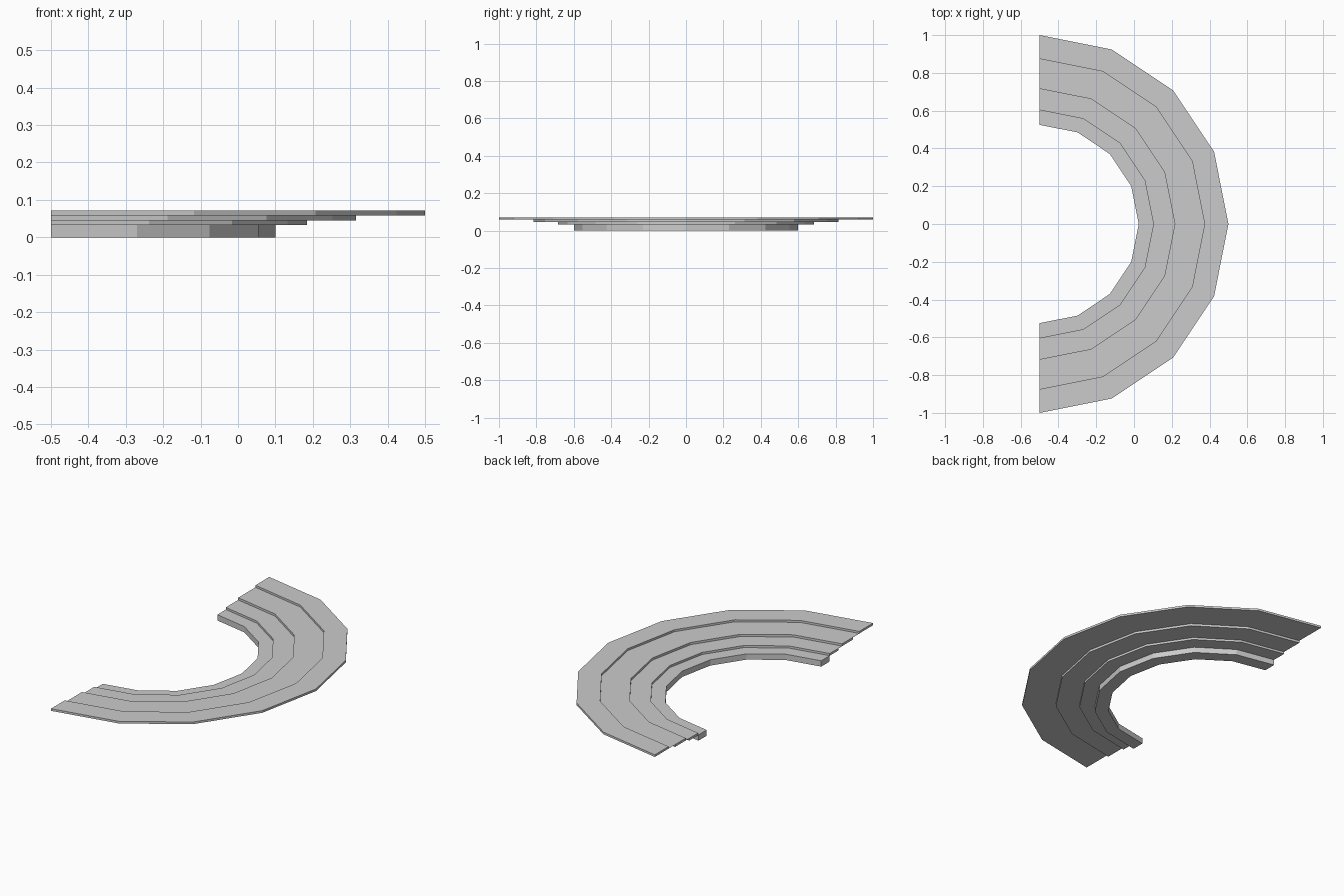
import bpy, bmesh
from math import cos, sin, pi

if "Cube" in bpy.data.objects:
    bpy.data.objects.remove(bpy.data.objects["Cube"])

SEGMENTS = 8
CENTRE_X = -0.5

# Stepped cross-section (radius, height): undersides outward, then treads back inward
profile = [
    (0.525, 0.0), (0.6, 0.0), (0.6, 0.033), (0.685, 0.033),
    (0.685, 0.0455), (0.815, 0.0455), (0.815, 0.0585), (1.0, 0.0585),
    (1.0, 0.071), (0.874, 0.071), (0.874, 0.0592), (0.716, 0.0592),
    (0.716, 0.0462), (0.603, 0.0462), (0.603, 0.0337), (0.525, 0.0337),
]

# Sweep the section through a half circle, opening towards -x
bm = bmesh.new()
rings = []
for i in range(SEGMENTS + 1):
    a = -pi / 2 + pi * i / SEGMENTS
    rings.append([bm.verts.new((CENTRE_X + r * cos(a), r * sin(a), z)) for r, z in profile])

n = len(profile)
for a, b in zip(rings, rings[1:]):
    for j in range(n):
        k = (j + 1) % n
        bm.faces.new((a[j], b[j], b[k], a[k]))

# Close both cut ends
bm.faces.new(rings[0])
bm.faces.new(rings[-1][::-1])
bmesh.ops.recalc_face_normals(bm, faces=bm.faces)

mesh = bpy.data.meshes.new("stepped_half_ring")
bm.to_mesh(mesh)
bm.free()
bpy.context.collection.objects.link(bpy.data.objects.new("stepped_half_ring", mesh))
